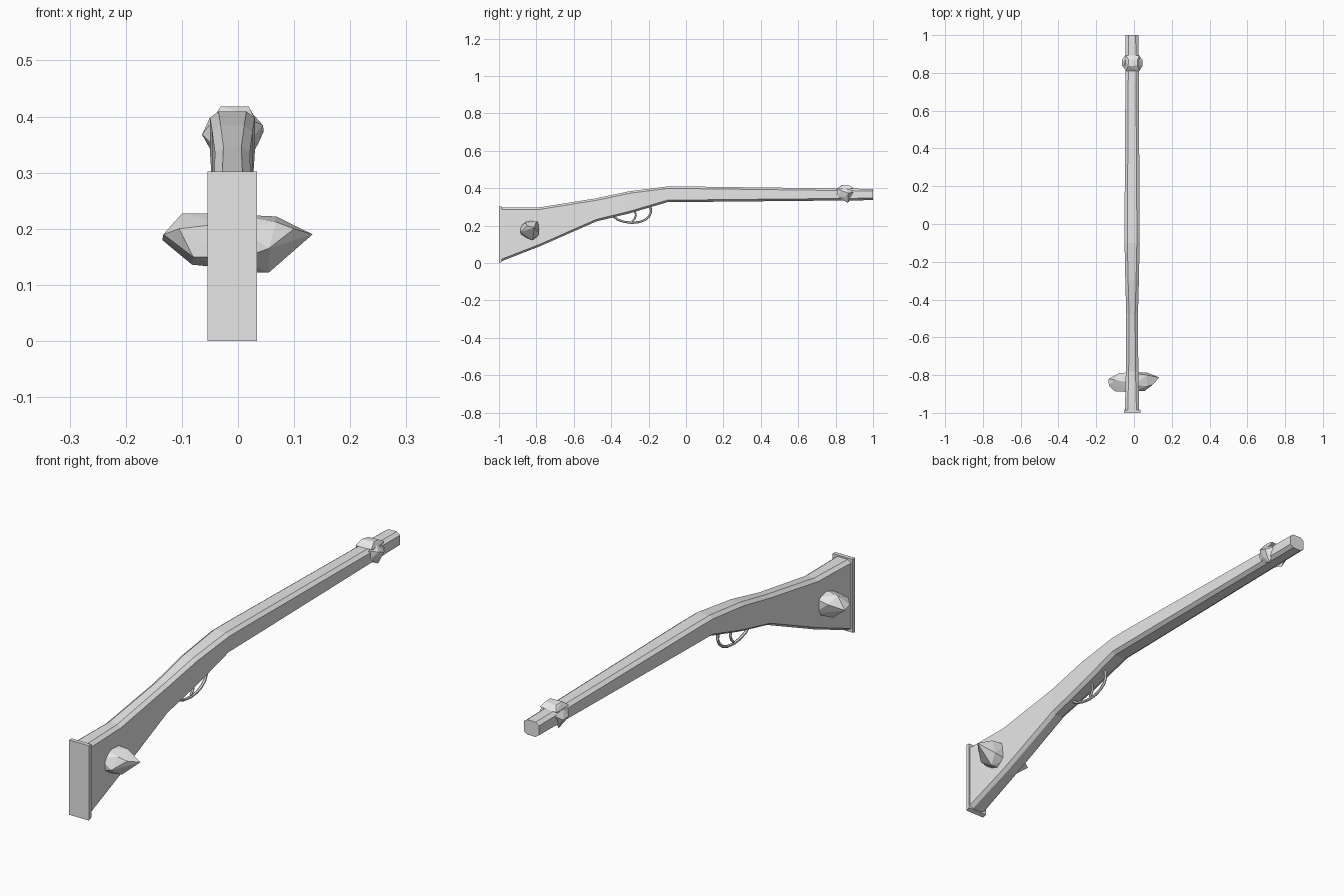
import bpy, bmesh, math
from mathutils import Vector

CX = -0.01  # centre plane of the gun

grey = bpy.data.materials.new("plain grey")
grey.diffuse_color = (0.8, 0.8, 0.8, 1)


def finish(name, bm):
    bmesh.ops.recalc_face_normals(bm, faces=bm.faces)
    me = bpy.data.meshes.new(name)
    bm.to_mesh(me)
    bm.free()
    me.materials.append(grey)
    ob = bpy.data.objects.new(name, me)
    bpy.context.collection.objects.link(ob)
    return ob


def loft(name, rings):
    bm = bmesh.new()
    loops = [[bm.verts.new(p) for p in ring] for ring in rings]
    n = len(loops[0])
    for a, b in zip(loops, loops[1:]):
        for i in range(n):
            j = (i + 1) % n
            bm.faces.new((a[i], a[j], b[j], b[i]))
    bm.faces.new(loops[0])
    bm.faces.new(loops[-1])
    return finish(name, bm)


def octagon(y, top, bottom, half, c=0.015, d=0.011):
    corners = [(half, bottom + d), (half, top - d), (half - c, top), (c - half, top),
               (-half, top - d), (-half, bottom + d), (c - half, bottom), (half - c, bottom)]
    return [(CX + x, y, z) for x, z in corners]


def hull(name, points):
    bm = bmesh.new()
    for p in points:
        bm.verts.new(p)
    res = bmesh.ops.convex_hull(bm, input=bm.verts)
    loose = [v for v in bm.verts if not v.link_faces]
    bmesh.ops.delete(bm, geom=loose, context='VERTS')
    bmesh.ops.dissolve_limit(bm, angle_limit=0.02, verts=bm.verts, edges=bm.edges)
    return finish(name, bm)


def tube(name, path, radius, sides=6):
    # path lies in the y-z plane
    rings = []
    for i, p in enumerate(path):
        a, b = path[max(i - 1, 0)], path[min(i + 1, len(path) - 1)]
        t = Vector((0, b[0] - a[0], b[1] - a[1])).normalized()
        n = Vector((0, -t.z, t.y))
        c = Vector((CX, p[0], p[1]))
        rings.append([c + radius * (math.cos(k * math.tau / sides) * n
                                    + math.sin(k * math.tau / sides) * Vector((1, 0, 0)))
                      for k in range(sides)])
    return loft(name, rings)


# Stock and barrel: one faceted body (y, top, bottom, half width)
stations = [(-0.99, 0.296, 0.008, 0.038), (-0.78, 0.298, 0.090, 0.033),
            (-0.48, 0.346, 0.222, 0.031), (-0.30, 0.384, 0.266, 0.036),
            (-0.10, 0.409, 0.325, 0.040), (0.0, 0.409, 0.326, 0.040),
            (1.0, 0.396, 0.336, 0.034)]
loft("stock_and_barrel", [octagon(*s) for s in stations])

# Butt plate
loft("butt_plate", [[(CX + sx * 0.044, y, z) for sx, z in
                     ((-1, lo), (1, lo), (1, 0.302), (-1, 0.302))]
                    for y, lo in ((-1.0, 0.0), (-0.984, 0.006))])

# Trigger guard and trigger
guard = [(-0.39, 0.250), (-0.365, 0.232), (-0.33, 0.220), (-0.29, 0.215), (-0.25, 0.219),
         (-0.22, 0.230), (-0.198, 0.248), (-0.187, 0.272), (-0.19, 0.302)]
tube("trigger_guard", guard, 0.006)
tube("trigger", [(-0.275, 0.285), (-0.268, 0.255), (-0.275, 0.236), (-0.288, 0.222)], 0.005)

# Stone shards through the stock
hull("stock_shard_right", [
    (0.0, -0.885, 0.200), (0.0, -0.85, 0.225), (0.0, -0.79, 0.222), (0.0, -0.785, 0.150),
    (0.0, -0.82, 0.123), (0.0, -0.88, 0.145),
    (0.068, -0.80, 0.222), (0.068, -0.86, 0.212), (0.055, -0.885, 0.165),
    (0.055, -0.82, 0.122), (0.065, -0.785, 0.16), (0.10, -0.85, 0.20), (0.133, -0.812, 0.190)])
hull("stock_shard_left", [
    (-0.02, -0.89, 0.210), (-0.02, -0.84, 0.228), (-0.02, -0.785, 0.215), (-0.02, -0.785, 0.15),
    (-0.02, -0.83, 0.130), (-0.02, -0.89, 0.150),
    (-0.10, -0.825, 0.227), (-0.08, -0.79, 0.20), (-0.105, -0.885, 0.20), (-0.08, -0.885, 0.150),
    (-0.082, -0.82, 0.136), (-0.133, -0.855, 0.190), (-0.135, -0.82, 0.180)])

# Stone shards around the muzzle
hull("muzzle_shard_top", [
    (-0.031, 0.835, 0.418), (0.019, 0.84, 0.418), (0.019, 0.87, 0.416), (-0.029, 0.87, 0.414),
    (-0.044, 0.81, 0.398), (0.028, 0.81, 0.400), (0.028, 0.893, 0.402), (-0.044, 0.893, 0.398),
    (-0.046, 0.85, 0.385), (0.03, 0.85, 0.385)])
hull("muzzle_shard_right", [
    (0.02, 0.805, 0.395), (0.02, 0.90, 0.380), (0.02, 0.865, 0.322), (0.02, 0.80, 0.355),
    (0.02, 0.85, 0.412), (0.044, 0.835, 0.385), (0.046, 0.868, 0.374), (0.036, 0.845, 0.352)])
hull("muzzle_shard_left", [
    (-0.04, 0.81, 0.398), (-0.04, 0.90, 0.385), (-0.04, 0.87, 0.325), (-0.04, 0.81, 0.345),
    (-0.05, 0.85, 0.398), (-0.064, 0.84, 0.368), (-0.062, 0.872, 0.364), (-0.05, 0.85, 0.343)])
